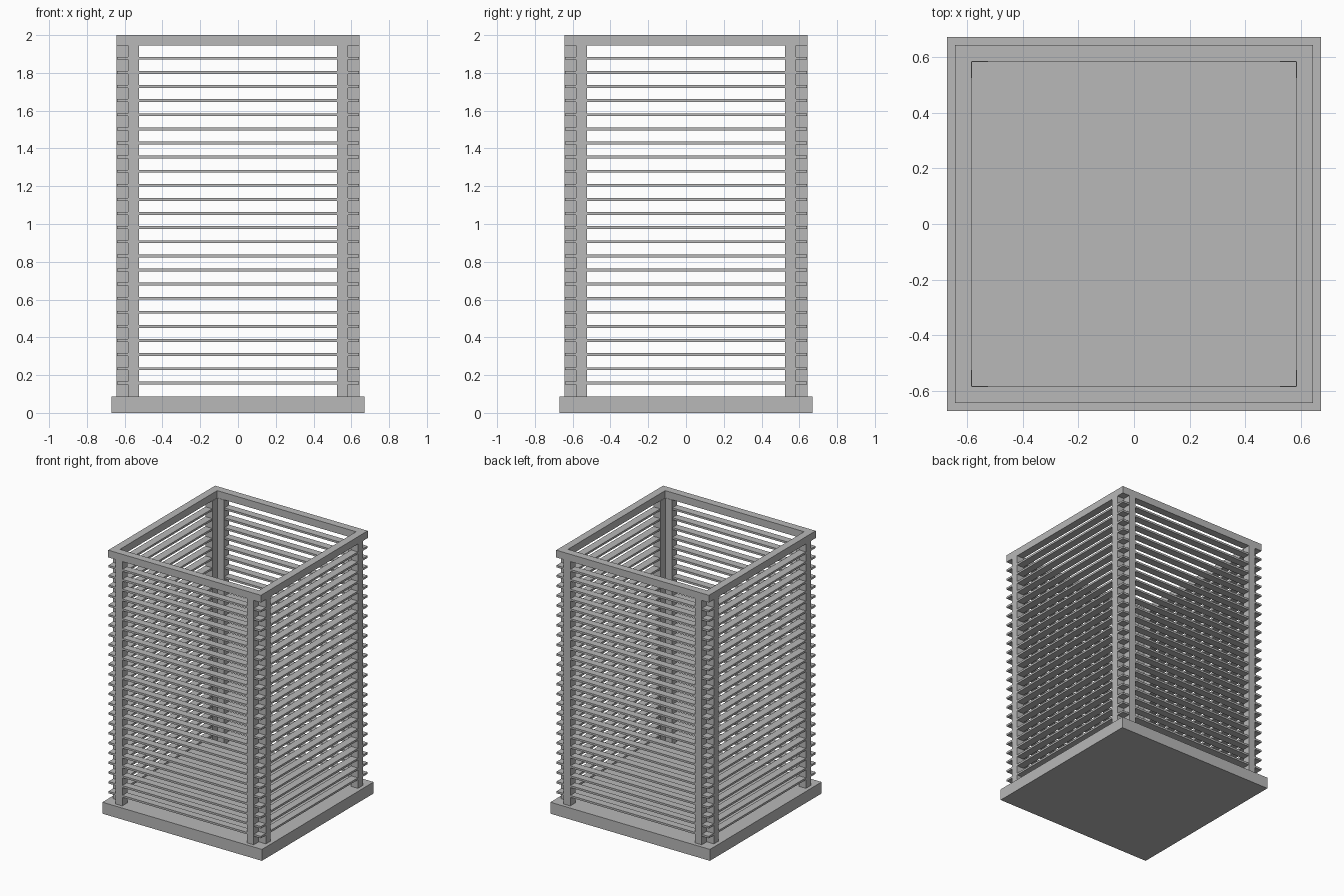
import bpy
import bmesh
from mathutils import Matrix, Vector
from math import pi

cube = bpy.data.objects.get("Cube")
if cube:
    bpy.data.objects.remove(cube, do_unlink=True)

# Single plain grey
grey = bpy.data.materials.new("plain_grey")
grey.use_nodes = True
colour = (0.48, 0.48, 0.48, 1)
grey.diffuse_color = colour
grey.node_tree.nodes["Principled BSDF"].inputs["Base Color"].default_value = colour


def finish(name, bm):
    bmesh.ops.recalc_face_normals(bm, faces=bm.faces)
    mesh = bpy.data.meshes.new(name)
    bm.to_mesh(mesh)
    bm.free()
    mesh.materials.append(grey)
    obj = bpy.data.objects.new(name, mesh)
    bpy.context.collection.objects.link(obj)
    return obj


def box(name, low, high):
    low, high = Vector(low), Vector(high)
    bm = bmesh.new()
    bmesh.ops.create_cube(bm, size=1)
    bmesh.ops.scale(bm, vec=high - low, verts=bm.verts)
    bmesh.ops.translate(bm, vec=(low + high) / 2, verts=bm.verts)
    return finish(name, bm)


def mitred_ring(name, outer, inner, z0, z1):
    """Square frame of four boards meeting at diagonal joints."""
    bm = bmesh.new()
    profile = [(outer, z0), (outer, z1), (inner, z1), (inner, z0)]
    corners = [[bm.verts.new((sx * r, sy * r, z)) for r, z in profile]
               for sx, sy in ((-1, -1), (1, -1), (1, 1), (-1, 1))]
    for i in range(4):
        a, b = corners[i], corners[(i + 1) % 4]
        for j in range(4):
            k = (j + 1) % 4
            bm.faces.new((a[j], b[j], b[k], a[k]))
    return finish(name, bm)


BASE_TOP, FRAME_BOTTOM = 0.087, 1.945
OUTER, INNER = 0.642, 0.584

# Floor slab and top frame
box("base", (-0.671, -0.671, 0), (0.671, 0.671, BASE_TOP))
mitred_ring("top_frame", OUTER, INNER, FRAME_BOTTOM, 2.0)

# Two posts on each side, set in from the open corners
sides = ("front", "right", "back", "left")
for i, side in enumerate(sides):
    for end, x in (("a", -0.582), ("b", 0.524)):
        post = box(f"{side}_post_{end}", (x, -OUTER, BASE_TOP),
                   (x + 0.058, -INNER + 0.002, FRAME_BOTTOM))
        post.data.transform(Matrix.Rotation(i * pi / 2, 4, "Z"))

# Evenly spaced thin slats running round all four sides
for i in range(24):
    z = 0.159 + i * 0.0747
    mitred_ring(f"slat_ring_{i + 1}", OUTER - 0.001, INNER, z - 0.0075, z + 0.0075)
